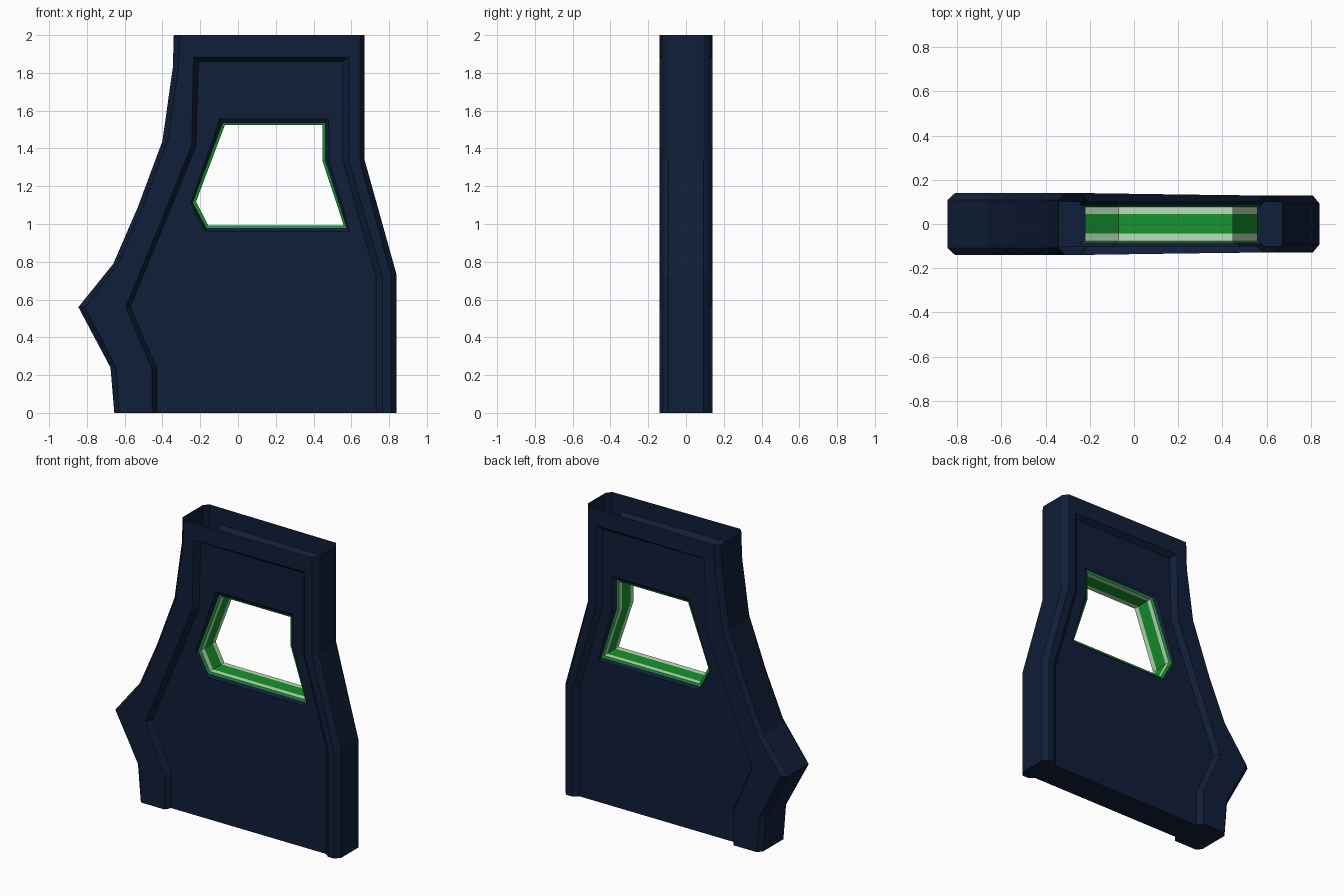
import bpy, bmesh

if "Cube" in bpy.data.objects:
    bpy.data.objects.remove(bpy.data.objects["Cube"])


def material(name, rgb):
    m = bpy.data.materials.new(name)
    m.diffuse_color = (*rgb, 1)
    m.use_nodes = True
    m.node_tree.nodes["Principled BSDF"].inputs["Base Color"].default_value = m.diffuse_color
    return m


NAVY = material("navy_paint", (0.005, 0.013, 0.04))
GREEN = material("green_trim", (0.008, 0.3, 0.025))
PALE = material("pale_trim", (0.5, 0.75, 0.5))

# Open chains (x, z): bottom left, up, across the top, down to bottom right
RIM = [(-.655, 0), (-.675, .24), (-.845, .56), (-.66, .79), (-.53, 1.09), (-.40, 1.44),
       (-.345, 1.83), (-.34, 2), (.67, 2), (.67, 1.34), (.84, .73), (.84, 0)]
CHAMFER = [(-.63, 0), (-.645, .24), (-.81, .56), (-.63, .8), (-.50, 1.1), (-.37, 1.45),
           (-.315, 1.83), (-.31, 2), (.645, 2), (.645, 1.335), (.81, .725), (.81, 0)]
RECESS = [(-.455, 0), (-.455, .23), (-.595, .56), (-.50, .79), (-.377, 1.09), (-.245, 1.42),
          (-.237, 1.83), (-.236, 1.885), (.588, 1.885), (.588, 1.335), (.765, .725), (.765, 0)]
PANEL = [(-.43, 0), (-.43, .235), (-.57, .56), (-.476, .79), (-.353, 1.09), (-.223, 1.41),
         (-.21, 1.82), (-.21, 1.86), (.557, 1.86), (.557, 1.33), (.73, .72), (.73, 0)]

# Closed window loops (x, z): panel opening, trim outer edge, clear hole
OPENING = [(-.095, 1.56), (.48, 1.56), (.482, 1.34), (.59, .96), (-.172, .96), (-.25, 1.11)]
TRIM = [(-.08, 1.535), (.46, 1.535), (.46, 1.34), (.575, .978), (-.168, .978), (-.24, 1.112)]
HOLE = [(-.07, 1.523), (.447, 1.523), (.447, 1.335), (.56, .992), (-.157, .992), (-.222, 1.118)]


def chain(bm, pts, y_left, y_right, side):
    return [bm.verts.new((x, side * (y_left if x < 0.1 else y_right), z)) for x, z in pts]


def strip(bm, a, b, closed=False, skip=(), mat=0):
    n = len(a)
    for i in range(n if closed else n - 1):
        if i not in skip:
            j = (i + 1) % n
            bm.faces.new((a[i], a[j], b[j], b[i])).material_index = mat


def finish(bm, name, mats):
    bmesh.ops.recalc_face_normals(bm, faces=bm.faces)
    me = bpy.data.meshes.new(name)
    bm.to_mesh(me)
    bm.free()
    for m in mats:
        me.materials.append(m)
    ob = bpy.data.objects.new(name, me)
    bpy.context.collection.objects.link(ob)
    return ob


# Door shell: hollow, open at the top, recessed panel on both faces
bm = bmesh.new()
TOP = 7
rims, bottoms = [], []
for s in (-1, 1):
    rim = chain(bm, RIM, .108, .092, s)
    cham = chain(bm, CHAMFER, .14, .128, s)
    rec = chain(bm, RECESS, .14, .128, s)
    pan = chain(bm, PANEL, .10, .10, s)
    opening = chain(bm, OPENING, .10, .10, s)
    trim = chain(bm, TRIM, .083, .083, s)
    strip(bm, rim, cham, skip=(TOP,))
    strip(bm, cham, rec)
    strip(bm, rec, pan)
    strip(bm, opening, trim, closed=True)
    # flat panel around the window
    edges = []
    for loop in (pan, opening):
        for i, v in enumerate(loop):
            w = loop[(i + 1) % len(loop)]
            edges.append(bm.edges.get((v, w)) or bm.edges.new((v, w)))
    bmesh.ops.triangle_fill(bm, edges=edges, use_beauty=True, use_dissolve=False,
                            normal=(0, s, 0))
    rims.append(rim)
    bottoms.append([c[0] for c in (rim, cham, rec, pan)] +
                   [c[-1] for c in (pan, rec, cham, rim)])
strip(bm, rims[0], rims[1], skip=(TOP,))
# bottom cap
strip(bm, bottoms[0], bottoms[1])
finish(bm, "door_shell", [NAVY])

# Window liner: green lips, pale bands, green centre
bm = bmesh.new()
steps = [(TRIM, -.083, 0), (HOLE, -.078, 1), (HOLE, -.043, 0),
         (HOLE, .046, 1), (HOLE, .078, 0), (TRIM, .083, 0)]
loops = [chain(bm, p, y, y, 1) for p, y, _ in steps]
for k in range(len(loops) - 1):
    strip(bm, loops[k], loops[k + 1], closed=True, mat=steps[k][2])
finish(bm, "window_liner", [GREEN, PALE])
